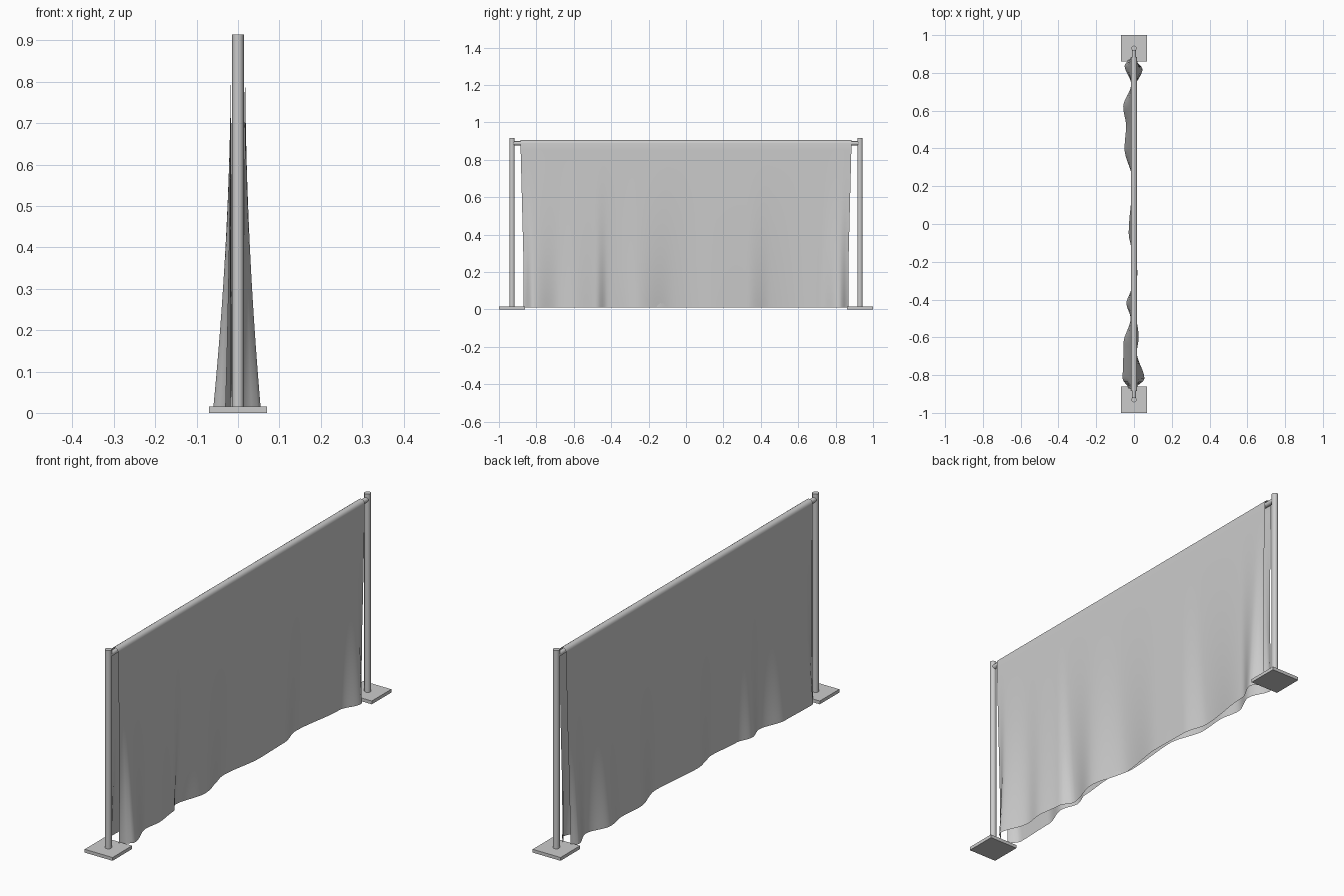
import bpy, bmesh, math

cube = bpy.data.objects.get("Cube")
if cube:
    bpy.data.objects.remove(cube, do_unlink=True)

POST_Y, BAR_Z, BAR_R, DRAPE_R = 0.93, 0.888, 0.011, 0.017


def material(name, value):
    m = bpy.data.materials.new(name)
    m.use_nodes = True
    color = (value, value, value, 1)
    m.diffuse_color = color
    m.node_tree.nodes["Principled BSDF"].inputs["Base Color"].default_value = color
    return m


grey = material("light grey", 0.6)


def finish(obj, name, smooth=True):
    obj.name = name
    obj.data.materials.append(grey)
    if smooth:
        bpy.ops.object.select_all(action="DESELECT")
        obj.select_set(True)
        bpy.context.view_layer.objects.active = obj
        bpy.ops.object.shade_smooth_by_angle(angle=math.radians(50))


def cylinder(name, radius, length, location, tilt=0.0):
    bpy.ops.mesh.primitive_cylinder_add(vertices=24, radius=radius, depth=length,
                                        location=location, rotation=(tilt, 0, 0))
    finish(bpy.context.object, name)


# Stand: a plate and post at each end, joined by a bar
for label, side in (("front", -1), ("back", 1)):
    bpy.ops.mesh.primitive_cube_add(size=1, location=(0, side * POST_Y, 0.0075))
    plate = bpy.context.object
    plate.scale = (0.14, 0.14, 0.015)
    finish(plate, label + "_base_plate", smooth=False)
    cylinder(label + "_post", 0.014, 0.9, (0, side * POST_Y, 0.465))
cylinder("cross_bar", BAR_R, 2 * POST_Y, (0, 0, BAR_Z), math.pi / 2)

# Hem folds as (y, x) points for the two hanging sides of the sheet
HEM_RIGHT = [(-0.87, 0.01), (-0.82, 0.055), (-0.68, 0.015), (-0.6, 0.025), (-0.48, 0.012),
             (-0.42, -0.02), (-0.26, 0.018), (-0.07, -0.022), (0.15, 0.005), (0.33, 0.002),
             (0.45, -0.025), (0.72, 0.005), (0.82, 0.045), (0.87, 0.01)]
HEM_LEFT = [(-0.87, -0.03), (-0.82, -0.06), (-0.63, -0.055), (-0.5, -0.018), (-0.42, -0.04),
            (-0.34, -0.015), (-0.18, -0.002), (-0.05, -0.028), (0.23, -0.008), (0.4, -0.05),
            (0.52, -0.042), (0.62, -0.057), (0.74, -0.015), (0.84, -0.05), (0.87, -0.03)]


def hem_x(points, y):
    for (y0, x0), (y1, x1) in zip(points, points[1:]):
        if y <= y1:
            f = max(0, (y - y0) / (y1 - y0))
            return x0 + (x1 - x0) * f * f * (3 - 2 * f)
    return points[-1][1]


# Draped sheet: hem, up one side, over the bar and down the other
ROWS, ARC, COLS = 24, 8, 140
HEM_Z = 0.01
drops = [i / ROWS for i in range(ROWS + 1)]


def sheet_section(u):
    section = []

    def hanging(t, side, points):
        y = u * (0.885 - 0.015 * min(1, t * 1.5))
        x = side * DRAPE_R * (1 - t ** 2) + hem_x(points, u * 0.87) * t ** 2
        return (x, y, BAR_Z + (HEM_Z - BAR_Z) * t)

    section += [hanging(t, 1, HEM_RIGHT) for t in reversed(drops)]
    for k in range(1, ARC):
        a = math.pi * k / ARC
        section.append((DRAPE_R * math.cos(a), u * 0.885, BAR_Z + DRAPE_R * math.sin(a)))
    section += [hanging(t, -1, HEM_LEFT) for t in drops]
    return section


bm = bmesh.new()
columns = [[bm.verts.new(p) for p in sheet_section(2 * c / COLS - 1)] for c in range(COLS + 1)]
for a, b in zip(columns, columns[1:]):
    for i in range(len(a) - 1):
        bm.faces.new((a[i], b[i], b[i + 1], a[i + 1]))
mesh = bpy.data.meshes.new("draped_sheet")
bm.to_mesh(mesh)
bm.free()
sheet = bpy.data.objects.new("draped_sheet", mesh)
bpy.context.collection.objects.link(sheet)
finish(sheet, "draped_sheet")
